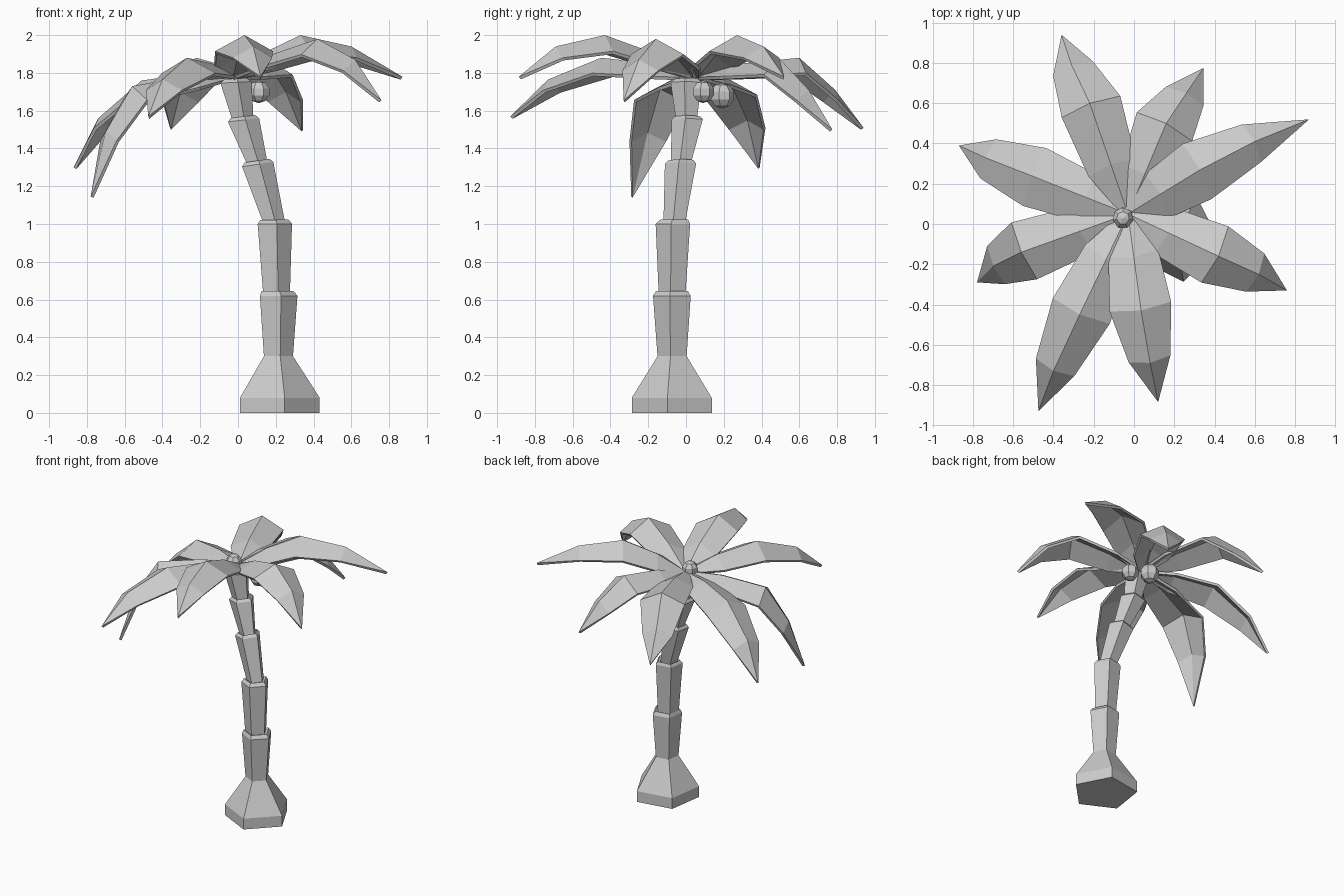
import bpy, bmesh, math
from mathutils import Vector

if "Cube" in bpy.data.objects:
    bpy.data.objects.remove(bpy.data.objects["Cube"])


def finish(bm, name):
    bmesh.ops.recalc_face_normals(bm, faces=bm.faces)
    me = bpy.data.meshes.new(name)
    bm.to_mesh(me)
    bm.free()
    ob = bpy.data.objects.new(name, me)
    bpy.context.collection.objects.link(ob)
    return ob


# Trunk: pentagon rings (centre x, y, z, radius, tilt slope)
rings = [
    (.21, -.065, 0, .225, 0), (.21, -.065, .08, .225, 0),
    (.21, -.07, .30, .082, 0), (.21, -.07, .62, .106, 0),
    (.205, -.07, .645, .09, 0), (.20, -.07, .64, .076, 0),
    (.19, -.065, 1.0, .097, 0), (.188, -.06, 1.022, .08, .03),
    (.186, -.058, 1.015, .062, .05), (.10, -.025, 1.315, .088, .15),
    (.098, -.024, 1.335, .07, .15), (.098, -.023, 1.325, .057, .15),
    (.025, .01, 1.55, .088, .12), (.023, .01, 1.568, .07, .12),
    (.022, .005, 1.56, .06, .12), (-.015, .005, 1.75, .088, .05),
    (-.015, .005, 1.77, .06, .05),
]
bm = bmesh.new()
prev = None
for cx, cy, cz, r, t in rings:
    ring = []
    for i in range(5):
        a = math.radians(-80.5 + 72 * i)
        dx = r * math.cos(a)
        ring.append(bm.verts.new((cx + dx, cy + r * math.sin(a), cz + t * dx)))
    if prev:
        for i in range(5):
            j = (i + 1) % 5
            bm.faces.new((prev[i], prev[j], ring[j], ring[i]))
    else:
        bm.faces.new(ring)
    prev = ring
bm.faces.new(prev)
finish(bm, "trunk")

# Fronds: folded leaves with a raised rib through three given points
CROWN = Vector((-.03, .05, 1.78))


def frond(index, mid, outer, tip):
    mid, outer, tip = Vector(mid), Vector(outer), Vector(tip)
    near = CROWN.lerp(mid, .45) + Vector((0, 0, .025))
    side = Vector((0, 0, 1)).cross(tip - CROWN).normalized()
    # rib point, half width, edge drop
    sections = [(CROWN, .02, .01), (near, .125, .07), (mid, .155, .085), (outer, .105, .06)]
    bm = bmesh.new()
    prev = None
    for p, w, d in sections:
        drop = Vector((0, 0, d))
        back = (tip - CROWN).normalized() * .02
        row = [bm.verts.new(p + side * w - drop - back), bm.verts.new(p),
               bm.verts.new(p - side * w - drop - back)]
        if prev:
            for i in range(2):
                bm.faces.new((prev[i], prev[i + 1], row[i + 1], row[i]))
        prev = row
    end = bm.verts.new(tip)
    for i in range(2):
        bm.faces.new((prev[i], prev[i + 1], end))
    bm.normal_update()
    if sum(f.normal.z for f in bm.faces) < 0:
        bmesh.ops.reverse_faces(bm, faces=bm.faces)
    me = bpy.data.meshes.new("frond")
    bm.to_mesh(me)
    bm.free()
    ob = bpy.data.objects.new(f"frond_{index}", me)
    bpy.context.collection.objects.link(ob)
    mod = ob.modifiers.new("thickness", "SOLIDIFY")
    mod.thickness = .018
    mod.offset = -1


fronds = [
    ((-.22, .60, 1.88), (-.31, .79, 1.71), (-.36, .94, 1.51)),
    ((.16, .50, 1.87), (.26, .65, 1.71), (.345, .775, 1.50)),
    ((.33, .27, 2.00), (.60, .41, 1.94), (.87, .52, 1.78)),
    ((.42, -.16, 1.98), (.62, -.25, 1.87), (.76, -.33, 1.655)),
    ((.035, -.43, 2.00), (.08, -.69, 1.94), (.12, -.885, 1.78)),
    ((-.27, -.45, 1.88), (-.40, -.73, 1.765), (-.475, -.93, 1.57)),
    ((-.56, -.14, 1.73), (-.70, -.21, 1.49), (-.78, -.29, 1.145)),
    ((-.51, .24, 1.76), (-.74, .33, 1.56), (-.87, .39, 1.30)),
]
for n, pts in enumerate(fronds):
    frond(n + 1, *pts)

# Coconuts and the small centre bud
for name, loc, r in (("coconut_1", (.11, .09, 1.70), .06),
                     ("coconut_2", (.02, .19, 1.68), .068),
                     ("centre_bud", (-.055, .03, 1.80), .055)):
    bm = bmesh.new()
    bmesh.ops.create_uvsphere(bm, u_segments=7, v_segments=5, radius=r)
    bmesh.ops.translate(bm, verts=bm.verts, vec=loc)
    finish(bm, name)
